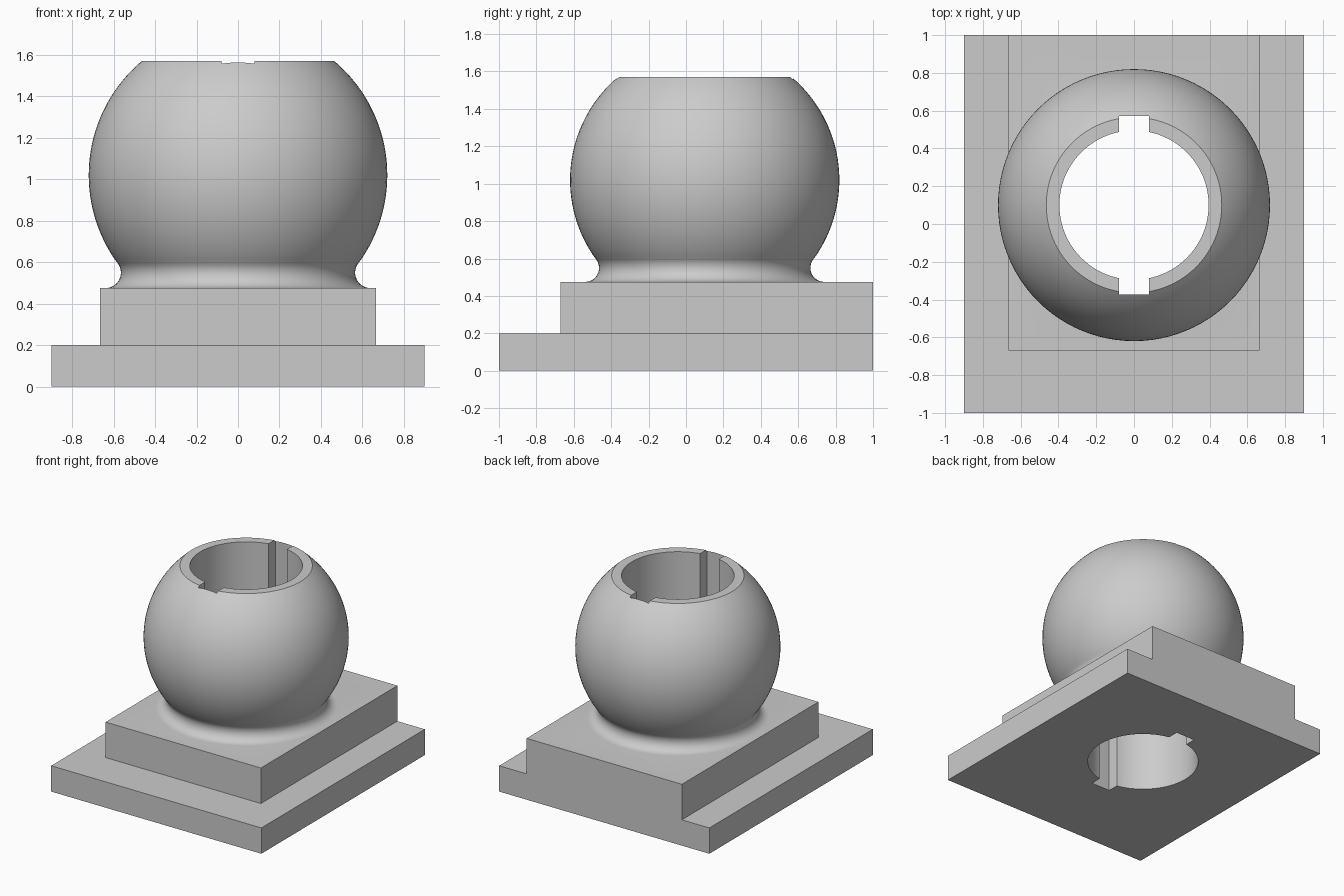
import bpy, bmesh
from math import sin, cos, pi, atan2, sqrt, radians
from mathutils import Vector, Matrix

if "Cube" in bpy.data.objects:
    bpy.data.objects.remove(bpy.data.objects["Cube"], do_unlink=True)

AXIS_Y = 0.1          # ball and bore are set back from the centre
BALL_R, BALL_Z = 0.72, 1.02
STEP_TOP, RIM_TOP = 0.475, 1.57

grey = bpy.data.materials.new("plain grey")
grey.use_nodes = True
colour = (0.6, 0.6, 0.6, 1)
grey.diffuse_color = colour
grey.node_tree.nodes["Principled BSDF"].inputs["Base Color"].default_value = colour


def make_object(name, bm):
    bmesh.ops.recalc_face_normals(bm, faces=bm.faces)
    mesh = bpy.data.meshes.new(name)
    bm.to_mesh(mesh)
    bm.free()
    mesh.materials.append(grey)
    obj = bpy.data.objects.new(name, mesh)
    bpy.context.collection.objects.link(obj)
    return obj


def box(name, low, high):
    bm = bmesh.new()
    low, high = Vector(low), Vector(high)
    size = Matrix.Diagonal((*(high - low), 1))
    bmesh.ops.create_cube(bm, size=1, matrix=Matrix.Translation((low + high) / 2) @ size)
    return make_object(name, bm)


def combine(target, tool, operation):
    mod = target.modifiers.new(tool.name, "BOOLEAN")
    mod.operation, mod.solver, mod.object = operation, "EXACT", tool
    bpy.context.view_layer.objects.active = target
    bpy.ops.object.modifier_apply(modifier=mod.name)
    bpy.data.objects.remove(tool, do_unlink=True)


# Stepped pedestal: inverted T profile extruded along y, then notched at the front
half = [(0.9, 0), (0.9, 0.2), (0.665, 0.2), (0.665, STEP_TOP)]
outline = half + [(-x, z) for x, z in reversed(half)]
bm = bmesh.new()
face = bm.faces.new([bm.verts.new((x, -1, z)) for x, z in outline])
side = bmesh.ops.extrude_face_region(bm, geom=[face], use_keep_orig=True)
bmesh.ops.translate(bm, vec=(0, 2, 0),
                    verts=[v for v in side["geom"] if isinstance(v, bmesh.types.BMVert)])
body = make_object("stepped_ball_socket", bm)
combine(body, box("front_notch", (-0.8, -1.2, 0.2), (0.8, -0.67, 0.8)), "DIFFERENCE")

# Truncated ball with a filleted neck, revolved around the bore axis
fillet_r = 0.075
fillet_x, fillet_z = 0.64, STEP_TOP + fillet_r
join = atan2(fillet_z - BALL_Z, fillet_x)
rim = atan2(RIM_TOP - BALL_Z, sqrt(BALL_R ** 2 - (RIM_TOP - BALL_Z) ** 2))
profile = [(0, 0.3), (fillet_x, 0.3)]
for i in range(13):
    a = 1.5 * pi + (join + pi - 1.5 * pi) * i / 12
    profile.append((fillet_x + fillet_r * cos(a), fillet_z + fillet_r * sin(a)))
for i in range(1, 41):
    a = join + (rim - join) * i / 40
    profile.append((BALL_R * cos(a), BALL_Z + BALL_R * sin(a)))
profile.append((0, RIM_TOP))
bm = bmesh.new()
verts = [bm.verts.new((r, AXIS_Y, z)) for r, z in profile]
edges = [bm.edges.new(pair) for pair in zip(verts, verts[1:])]
bmesh.ops.spin(bm, geom=verts + edges, cent=(0, AXIS_Y, 0), axis=(0, 0, 1),
               angle=2 * pi, steps=96, use_merge=True)
bmesh.ops.remove_doubles(bm, verts=bm.verts, dist=0.0001)
combine(body, make_object("ball", bm), "UNION")

# Through bore
bm = bmesh.new()
bmesh.ops.create_cone(bm, cap_ends=True, segments=96, radius1=0.395, radius2=0.395,
                      depth=4, matrix=Matrix.Translation((0, AXIS_Y, 0.8)))
combine(body, make_object("bore", bm), "DIFFERENCE")

# Opposed keyways, front and back
reach = 0.472
combine(body, box("keyway", (-0.08, AXIS_Y - reach, -1), (0.08, AXIS_Y + reach, 3)), "DIFFERENCE")

bpy.ops.object.select_all(action="DESELECT")
body.select_set(True)
bpy.context.view_layer.objects.active = body
bpy.ops.object.shade_smooth_by_angle(angle=radians(25))
